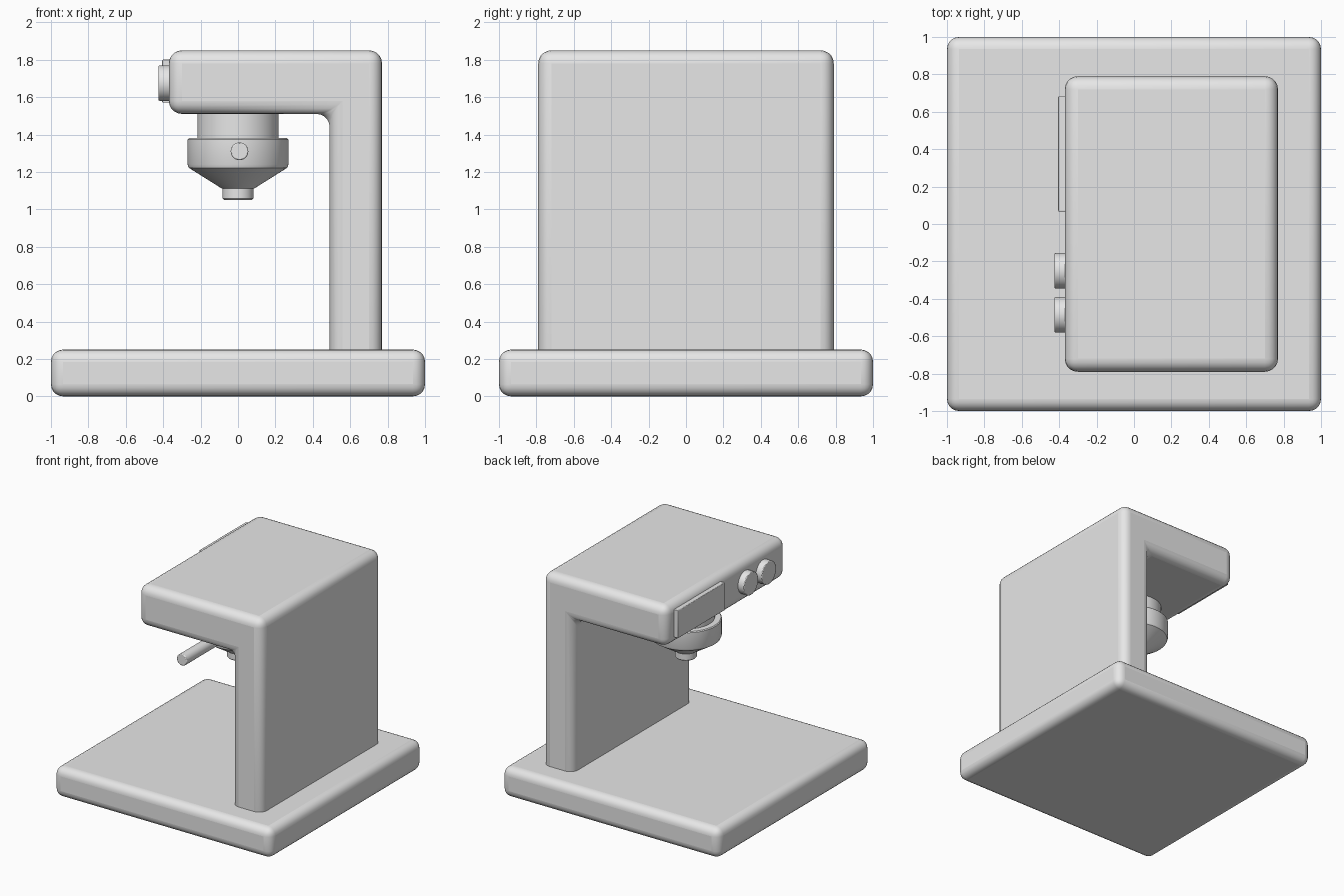
import bpy, bmesh, math
from mathutils import Matrix

cube = bpy.data.objects.get("Cube")
if cube:
    bpy.data.objects.remove(cube, do_unlink=True)

grey = bpy.data.materials.new("light_grey")
grey.use_nodes = True
grey.diffuse_color = (0.8, 0.8, 0.8, 1)
grey.node_tree.nodes["Principled BSDF"].inputs["Base Color"].default_value = (0.8, 0.8, 0.8, 1)


def finish(name, bm, bevel=0.0, segments=5):
    bmesh.ops.recalc_face_normals(bm, faces=bm.faces)
    mesh = bpy.data.meshes.new(name)
    bm.to_mesh(mesh)
    bm.free()
    mesh.materials.append(grey)
    obj = bpy.data.objects.new(name, mesh)
    bpy.context.collection.objects.link(obj)
    if bevel:
        mod = obj.modifiers.new("Rounded edges", 'BEVEL')
        mod.width = bevel
        mod.segments = segments
        mod.limit_method = 'ANGLE'
        mod.angle_limit = math.radians(40)
    bpy.ops.object.select_all(action='DESELECT')
    obj.select_set(True)
    bpy.context.view_layer.objects.active = obj
    bpy.ops.object.shade_smooth_by_angle(angle=math.radians(30))
    return obj


def prism(name, outline, y0, y1, bevel, segments=5):
    """Extrude an x-z outline from y0 to y1."""
    bm = bmesh.new()
    face = bm.faces.new([bm.verts.new((x, y0, z)) for x, z in outline])
    new = bmesh.ops.extrude_face_region(bm, geom=[face])["geom"]
    verts = [v for v in new if isinstance(v, bmesh.types.BMVert)]
    bmesh.ops.translate(bm, verts=verts, vec=(0, y1 - y0, 0))
    return finish(name, bm, bevel, segments)


def box(name, x0, x1, y0, y1, z0, z1, bevel, segments=5):
    return prism(name, [(x0, z0), (x1, z0), (x1, z1), (x0, z1)], y0, y1, bevel, segments)


def cylinder(name, centre, radius, length, axis, bevel):
    bm = bmesh.new()
    turn = Matrix.Rotation(math.pi / 2, 4, 'Y' if axis == 'X' else 'X')
    bmesh.ops.create_cone(bm, cap_ends=True, segments=48, radius1=radius, radius2=radius,
                          depth=length, matrix=Matrix.Translation(centre) @ turn)
    return finish(name, bm, bevel, 2)


def lathe(name, profile, steps=64):
    """Spin an r-z profile, closed on the axis, around z."""
    bm = bmesh.new()
    verts = [bm.verts.new((r, 0, z)) for r, z in profile]
    edges = [bm.edges.new(pair) for pair in zip(verts, verts[1:])]
    bmesh.ops.spin(bm, geom=verts + edges, cent=(0, 0, 0), axis=(0, 0, 1),
                   angle=math.tau, steps=steps)
    bmesh.ops.remove_doubles(bm, verts=bm.verts, dist=0.0005)
    return finish(name, bm)


# Base slab and overhanging body
box("base", -1, 1, -1, 1, 0, 0.25, 0.065)
prism("body", [(0.49, 0.1), (0.77, 0.1), (0.77, 1.85), (-0.37, 1.85),
               (-0.37, 1.51), (0.49, 1.51)], -0.79, 0.79, 0.07)

# Brewing head: neck, filter cup, funnel and spout
lathe("brew_neck", [(0, 1.36), (0.217, 1.36), (0.217, 1.56), (0, 1.56)])
lathe("filter_cup", [(0, 1.38), (0.263, 1.38), (0.27, 1.373), (0.27, 1.24),
                     (0.263, 1.222), (0.085, 1.11), (0, 1.11)])
lathe("spout", [(0, 1.13), (0.082, 1.13), (0.082, 1.057), (0.075, 1.05), (0, 1.05)])
cylinder("cup_handle", (0.008, -0.48, 1.31), 0.047, 0.54, 'Y', 0.006)

# Control knobs and display panel
for i, y in enumerate((-0.25, -0.485)):
    cylinder(f"knob_{i + 1}", (-0.385, y, 1.675), 0.095, 0.08, 'X', 0.006)
box("display_panel", -0.405, -0.34, 0.067, 0.683, 1.57, 1.80, 0.004, 2)
